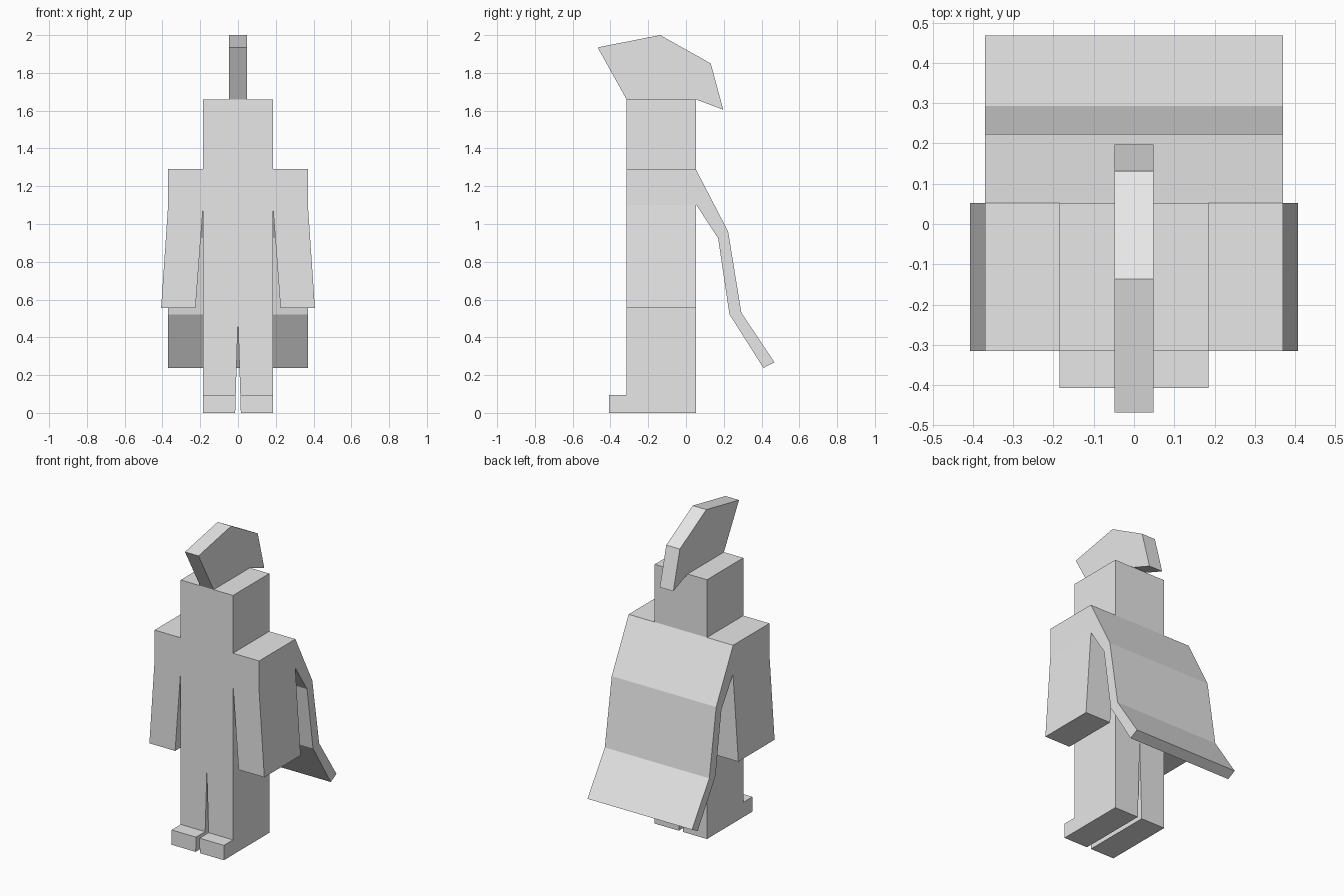
import bpy, bmesh
from mathutils import Vector

if "Cube" in bpy.data.objects:
    bpy.data.objects.remove(bpy.data.objects["Cube"])

grey = bpy.data.materials.new("plain_grey")
grey.diffuse_color = (0.8, 0.8, 0.8, 1)
grey.use_nodes = True
grey.node_tree.nodes["Principled BSDF"].inputs["Base Color"].default_value = grey.diffuse_color


def prism(name, points, offset):
    """Extrude a flat outline of 3D points along an offset vector."""
    bm = bmesh.new()
    face = bm.faces.new([bm.verts.new(p) for p in points])
    ext = bmesh.ops.extrude_face_region(bm, geom=[face], use_keep_orig=True)
    verts = [g for g in ext["geom"] if isinstance(g, bmesh.types.BMVert)]
    bmesh.ops.translate(bm, verts=verts, vec=Vector(offset))
    bmesh.ops.recalc_face_normals(bm, faces=bm.faces)
    mesh = bpy.data.meshes.new(name)
    bm.to_mesh(mesh)
    bm.free()
    mesh.materials.append(grey)
    obj = bpy.data.objects.new(name, mesh)
    bpy.context.collection.objects.link(obj)
    return obj


def side_prism(name, profile, half_width):
    """Extrude a (y, z) profile symmetrically across x."""
    return prism(name, [(-half_width, y, z) for y, z in profile],
                 (2 * half_width, 0, 0))


BACK, FRONT, TOE = 0.052, -0.315, -0.407

# Body: legs, arms, shoulders and head share one mirrored front outline
half = [(0.015, 0), (0.185, 0), (0.185, 1.09), (0.225, 0.555),
        (0.407, 0.555), (0.37, 1.1), (0.37, 1.29), (0.185, 1.29),
        (0.185, 1.66)]
outline = [(0, 0.5)] + half + [(-x, z) for x, z in reversed(half)]
prism("body", [(x, FRONT, z) for x, z in outline], (0, BACK - FRONT, 0))

# Feet: low toe blocks in front of each leg
for side, label in ((1, "left"), (-1, "right")):
    foot = [(0.015, 0), (0.185, 0), (0.185, 0.095), (0.012, 0.095)]
    prism(label + "_foot", [(side * x, TOE, z) for x, z in foot],
          (0, FRONT - TOE, 0))

# Crest on top of the head
side_prism("crest", [(-0.468, 1.935), (-0.137, 2.0), (0.131, 1.85),
                     (0.197, 1.605), (BACK, 1.66), (FRONT, 1.66)], 0.048)

# Cape hanging from the shoulders
side_prism("cape", [(BACK, 1.29), (0.223, 0.96), (0.293, 0.53),
                    (0.468, 0.268), (0.41, 0.238), (0.23, 0.522),
                    (0.17, 0.925), (BACK, 1.105)], 0.37)
